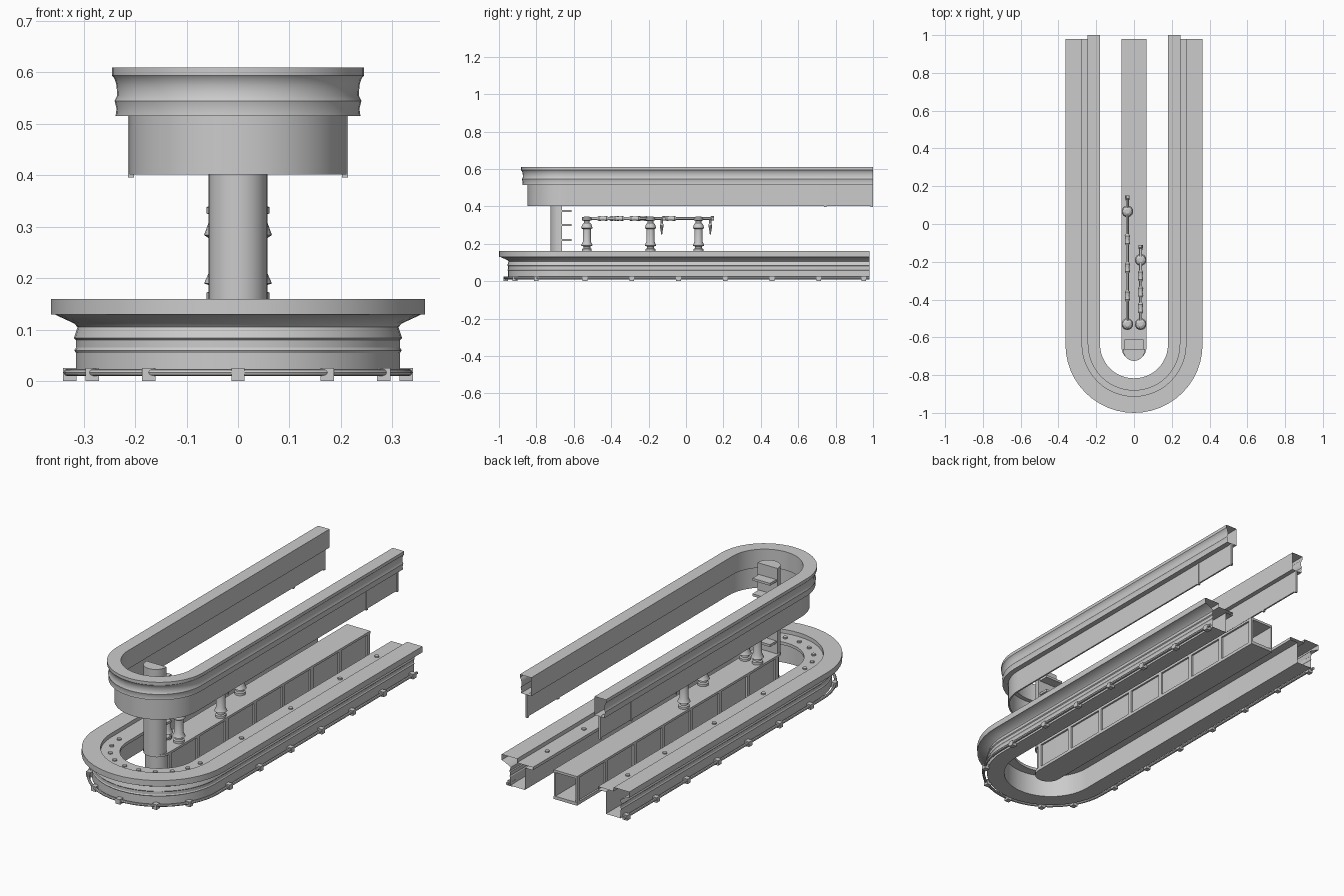
import bpy, bmesh
from math import pi, cos, sin, radians
from mathutils import Vector

if "Cube" in bpy.data.objects:
    bpy.data.objects.remove(bpy.data.objects["Cube"])

YC = -0.637  # centre of the rounded end


def finish(name, bm, smooth=True):
    bmesh.ops.recalc_face_normals(bm, faces=bm.faces)
    me = bpy.data.meshes.new(name)
    bm.to_mesh(me)
    bm.free()
    ob = bpy.data.objects.new(name, me)
    bpy.context.collection.objects.link(ob)
    if smooth:
        bpy.ops.object.select_all(action='DESELECT')
        bpy.context.view_layer.objects.active = ob
        ob.select_set(True)
        bpy.ops.object.shade_smooth_by_angle(angle=radians(30))
    return ob


def u_point(r, z, t, y_end):
    """Point on the U path: t is 'R', 'L' (arm ends) or an arc angle."""
    if t == 'R':
        return (r, y_end, z)
    if t == 'L':
        return (-r, y_end, z)
    return (r * cos(t), YC - r * sin(t), z)


def sweep_u(name, profile, y_end, segs=24, cap=False):
    """Sweep a closed (radius, height) profile around the U."""
    bm = bmesh.new()
    path = ['R'] + [pi * i / segs for i in range(segs + 1)] + ['L']
    rings = [[bm.verts.new(u_point(r, z, t, y_end)) for r, z in profile] for t in path]
    n = len(profile)
    for a, b in zip(rings, rings[1:]):
        for i in range(n):
            bm.faces.new((a[i], a[(i + 1) % n], b[(i + 1) % n], b[i]))
    if cap:
        bm.faces.new(rings[0])
        bm.faces.new(rings[-1])
    return finish(name, bm)


def slab(name, r, z0, z1, y0, yc=-0.655, open_end=False, segs=12):
    """Bar with a half-round front end, extruded upward."""
    bm = bmesh.new()
    pts = [(r, y0)] + [(r * cos(pi * i / segs), yc - r * sin(pi * i / segs))
                       for i in range(segs + 1)] + [(-r, y0)]
    lo = [bm.verts.new((x, y, z0)) for x, y in pts]
    hi = [bm.verts.new((x, y, z1)) for x, y in pts]
    bm.faces.new(lo)
    bm.faces.new(hi)
    for i in range(len(pts) - (1 if open_end else 0)):
        j = (i + 1) % len(pts)
        bm.faces.new((lo[i], lo[j], hi[j], hi[i]))
    return finish(name, bm)


def boxes(name, items):
    """Several boxes (centre, size) in one object."""
    bm = bmesh.new()
    for c, s in items:
        vs = bmesh.ops.create_cube(bm, size=1)['verts']
        for v in vs:
            v.co = Vector((v.co.x * s[0], v.co.y * s[1], v.co.z * s[2])) + Vector(c)
    return finish(name, bm, False)


def lathe(name, profile, origin, axis='Z', segs=16):
    """Revolve (radius, distance) pairs around a line along Z or Y."""
    bm = bmesh.new()
    rings = []
    for r, h in profile:
        ring = []
        for i in range(segs):
            a = 2 * pi * i / segs
            p = (r * cos(a), r * sin(a), h) if axis == 'Z' else (r * cos(a), h, r * sin(a))
            ring.append(bm.verts.new(Vector(p) + Vector(origin)))
        rings.append(ring)
    for a, b in zip(rings, rings[1:]):
        for i in range(segs):
            j = (i + 1) % segs
            bm.faces.new((a[i], a[j], b[j], b[i]))
    bm.faces.new(rings[0])
    bm.faces.new(rings[-1])
    return finish(name, bm)


# Bar counter: hollow shell with flared overhang and a lower inner ledge
sweep_u("bar_counter", [
    (.23, .012), (.315, .012), (.315, .055), (.318, .06), (.315, .065), (.315, .08),
    (.319, .084), (.312, .105), (.318, .112), (.357, .130), (.363, .130), (.363, .160),
    (.275, .160), (.275, .140), (.185, .140), (.185, .125), (.23, .125)], .98)

# Foot rail and its brackets
sweep_u("foot_rail", [(.332 + .007 * cos(pi * i / 4), .017 + .007 * sin(pi * i / 4))
                      for i in range(8)], .98, cap=True)
spots = [(s * .327, y) for s in (-1, 1) for y in (-.54, -.29, -.04, .21, .46, .71, .95)]
spots += [(.327 * cos(a), YC - .327 * sin(a)) for a in (radians(d) for d in (30, 58, 90, 122, 150))]
boxes("foot_rail_brackets", [((x, y, .013), (.026, .026, .026)) for x, y in spots])

# Round fittings on the inner ledge
bm = bmesh.new()
fit = [(.23 * cos(radians(d)), YC - .23 * sin(radians(d))) for d in range(0, 181, 20)]
fit += [(s * .23, y) for s in (-1, 1) for y in (-.3, .1, .5, .8)]
for x, y in fit:
    vs = bmesh.ops.create_cone(bm, cap_ends=True, segments=10, radius1=.011, radius2=.011, depth=.008)['verts']
    bmesh.ops.translate(bm, verts=vs, vec=(x, y, .143))
finish("ledge_fittings", bm)

# Centre island: recessed core, frame rails and posts
slab("island_core", .057, .014, .152, .98, open_end=True)
slab("island_top", .066, .148, .160, .98)
slab("island_base", .066, .010, .026, .98)
posts = [((s * .0615, -.645 + i * .2305, .087), (.009, .022, .126)) for s in (-1, 1) for i in range(8)]
boxes("island_posts", posts)

# Canopy: moulded cornice with a thin valance below
sweep_u("canopy_cornice", [
    (.18, .515), (.238, .515), (.236, .530), (.240, .545), (.235, .555), (.236, .575),
    (.240, .588), (.245, .594), (.245, .610), (.18, .610)], 1.0)
sweep_u("canopy_valance", [(.203, .402), (.211, .402), (.211, .516), (.203, .516)], 1.0, cap=True)
boxes("valance_end_posts", [((s * .208, y, .456), (.012, .012, .12)) for s in (-1, 1) for y in (.745, .993)])

# Half-round column with shelves on its flat back
slab("column", .057, .16, .600, -.662, yc=-.668)
boxes("column_shelves", [((0, -.637, z), (.1, .052, .012)) for z in (.22, .30, .375, .455, .535)])

# Drink taps: turned legs carrying ringed pipes
LEG = [(.026, .160), (.026, .172), (.019, .176), (.019, .186), (.031, .190), (.022, .210),
       (.022, .278), (.031, .284), (.023, .306), (.015, .312), (.015, .322), (.026, .326),
       (.026, .338), (.012, .346)]
for tag, x, ys, y_tip in (("left", -.035, (-.53, .067), .15), ("right", .035, (-.53, -.19), -.11)):
    for i, y in enumerate(ys):
        lathe(f"tap_leg_{tag}_{i}", LEG, (x, y, 0))
    pipe = [(.008, -.555)]
    span = ys[1] - ys[0]
    for f in (.25, .5, .75):
        y = ys[0] + span * f
        pipe += [(.008, y - .03), (.014, y - .02), (.010, y), (.014, y + .02), (.008, y + .03)]
    pipe += [(.008, y_tip - .02), (.012, y_tip - .015), (.012, y_tip)]
    lathe(f"tap_pipe_{tag}", pipe, (x, 0, .335), 'Y', 12)
    lathe(f"tap_spout_{tag}", [(.003, .25), (.006, .27), (.011, .30), (.006, .31), (.006, .335)],
          (x, y_tip - .02, 0), segs=10)
